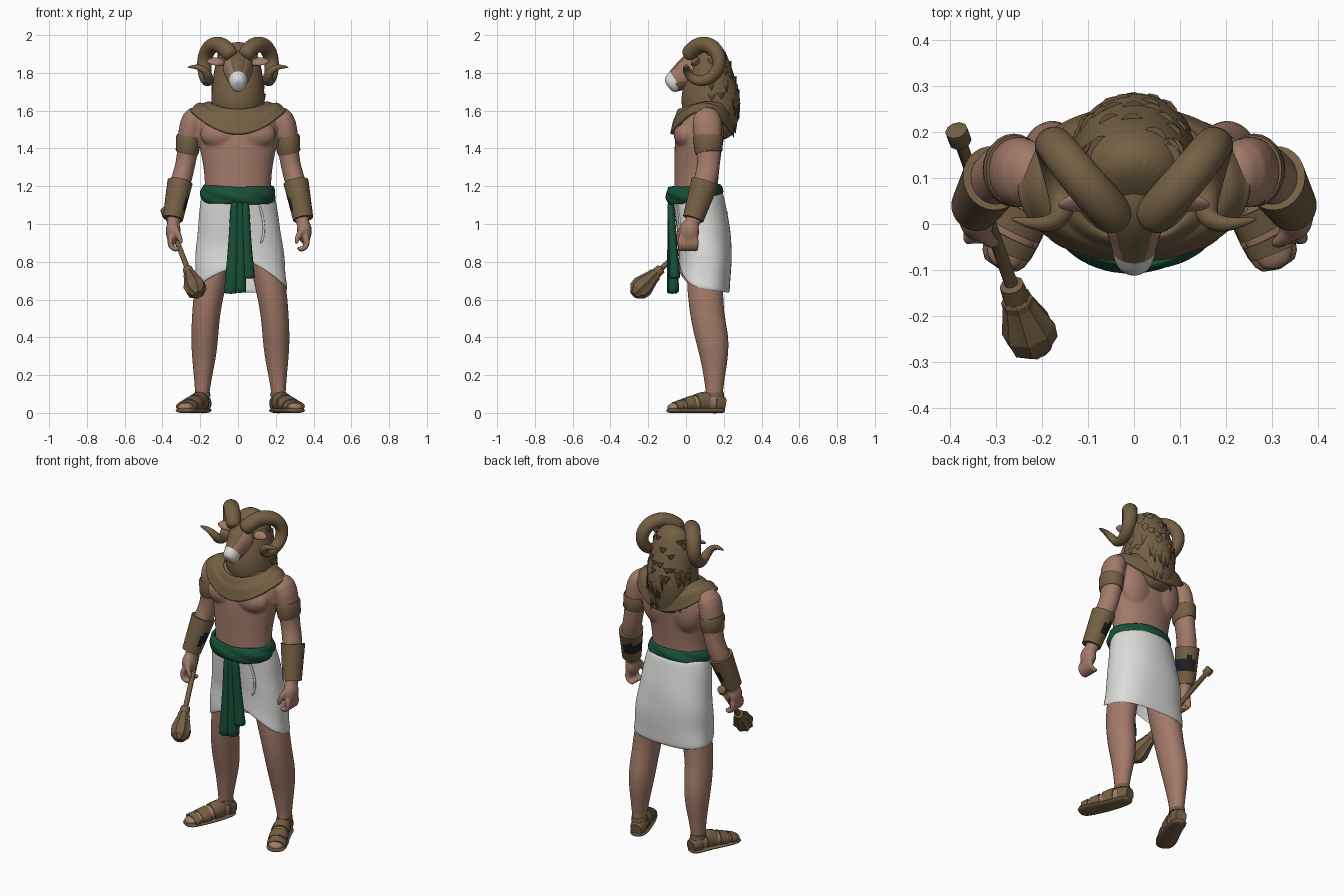
import bpy, bmesh, random
from math import sin, cos, pi, copysign
from mathutils import Vector, Matrix

if "Cube" in bpy.data.objects:
    bpy.data.objects.remove(bpy.data.objects["Cube"])
random.seed(4)


def material(name, r, g, b):
    m = bpy.data.materials.new(name)
    m.use_nodes = True
    m.diffuse_color = (r, g, b, 1)
    bsdf = next(n for n in m.node_tree.nodes if n.type == 'BSDF_PRINCIPLED')
    bsdf.inputs["Base Color"].default_value = (r, g, b, 1)
    bsdf.inputs["Roughness"].default_value = 0.8
    return m


SKIN = material("skin", 0.36, 0.195, 0.142)
BROWN = material("brown", 0.175, 0.115, 0.057)
WHITE = material("white cloth", 0.72, 0.72, 0.71)
GREEN = material("green sash", 0.009, 0.08, 0.04)
BLACK = material("black", 0.013, 0.014, 0.017)


def loft(bm, secs, n=14, star=1.0):
    """Closed tube through (x, y, z, side radius, depth radius) sections."""
    pts = [Vector(s[:3]) for s in secs]
    a, rings = Vector((1, 0, 0)), []
    for i, s in enumerate(secs):
        t = (pts[min(i + 1, len(pts) - 1)] - pts[max(i - 1, 0)]).normalized()
        a = (a - t * a.dot(t)).normalized()
        b = t.cross(a)
        ring = []
        for k in range(n):
            w, f = 2 * pi * k / n, (star if k % 2 else 1.0)
            ring.append(bm.verts.new(pts[i] + (a * cos(w) * s[3] + b * sin(w) * s[-1]) * f))
        rings.append(ring)
    for r, q in zip(rings, rings[1:]):
        for k in range(n):
            bm.faces.new((r[k], r[(k + 1) % n], q[(k + 1) % n], q[k]))
    bm.faces.new(rings[0][::-1])
    bm.faces.new(rings[-1])


def ball(bm, c, r):
    bmesh.ops.create_uvsphere(bm, u_segments=16, v_segments=10, radius=1,
                              matrix=Matrix.Translation(c) @ Matrix.Diagonal((*r, 1)))


def side(secs, s, shift=0.0):
    """Mirror sections for s = -1; the left side may stand further out."""
    return [(p[0] * s + (shift if s > 0 else 0), *p[1:]) for p in secs]


def finish(name, bm, mat, sub=1, smooth=True, thick=0, remesh=0):
    """Turn a bmesh into an object with its modifiers applied."""
    bmesh.ops.recalc_face_normals(bm, faces=bm.faces)
    me = bpy.data.meshes.new(name)
    bm.to_mesh(me)
    bm.free()
    ob = bpy.data.objects.new(name, me)
    bpy.context.collection.objects.link(ob)
    if thick:
        m = ob.modifiers.new("thick", 'SOLIDIFY')
        m.thickness, m.offset = thick, 0
    if sub:
        m = ob.modifiers.new("round", 'SUBSURF')
        m.levels = m.render_levels = sub
    if remesh:
        m = ob.modifiers.new("fuse", 'REMESH')
        m.mode, m.voxel_size = 'VOXEL', remesh
        m = ob.modifiers.new("soften", 'SMOOTH')
        m.factor, m.iterations = 0.5, 7
    ev = ob.evaluated_get(bpy.context.evaluated_depsgraph_get())
    new = bpy.data.meshes.new_from_object(ev)
    ob.modifiers.clear()
    ob.data = new
    new.materials.clear()
    new.materials.append(mat)
    for p in new.polygons:
        p.use_smooth, p.material_index = smooth, 0
    if smooth:
        new.set_sharp_from_angle(angle=0.9)
    return ob


def part(name, secs, mat, n=14, sub=1, star=1.0, smooth=True):
    bm = bmesh.new()
    loft(bm, secs, n, star)
    return finish(name, bm, mat, sub, smooth)


def paint(ob, mat, rule):
    ob.data.materials.append(mat)
    for p in ob.data.polygons:
        if rule(p.center, p.normal):
            p.material_index = len(ob.data.materials) - 1


def wrap(name, f, mat, n=48, m=6, thick=0.015):
    """Open sheet round the body, f(angle, t) gives each point."""
    bm = bmesh.new()
    g = [[bm.verts.new(f(2 * pi * k / n, j / m)) for k in range(n)] for j in range(m + 1)]
    for r, q in zip(g, g[1:]):
        for k in range(n):
            bm.faces.new((r[k], r[(k + 1) % n], q[(k + 1) % n], q[k]))
    return finish(name, bm, mat, 1, True, thick)


# Body: torso, muscles, limbs and hands fused into one skin
TORSO = [(0, .07, .98, .16, .11), (0, .05, 1.15, .178, .117), (0, .055, 1.25, .178, .118),
         (0, .06, 1.35, .193, .124), (0, .068, 1.45, .218, .13), (0, .08, 1.53, .225, .125),
         (0, .095, 1.6, .19, .1), (0, .1, 1.66, .09, .08), (0, .1, 1.75, .07, .07)]
ARM = [(.19, .11, 1.6, .045, .055), (.242, .11, 1.565, .066, .082), (.256, .115, 1.48, .065, .08),
       (.265, .12, 1.4, .058, .068), (.28, .12, 1.3, .053, .062), (.3, .105, 1.24, .058, .065),
       (.32, .08, 1.15, .052, .057), (.34, .045, 1.04, .039, .044), (.344, .028, .98, .038, .042)]
LEG = [(.1, .09, .98, .085, .095), (.12, .095, .8, .088, .096), (.153, .102, .65, .084, .1),
       (.17, .11, .52, .076, .092), (.177, .138, .4, .075, .094), (.18, .15, .3, .067, .078),
       (.185, .15, .2, .051, .06), (.19, .15, .1, .038, .045), (.19, .15, .04, .038, .045)]
FOOT = [(.175, .208, .042, .028, .032), (.185, .165, .05, .043, .05), (.208, .09, .057, .046, .052),
        (.245, .01, .043, .052, .037), (.277, -.055, .032, .052, .025), (.294, -.1, .026, .034, .017)]
body = bmesh.new()
loft(body, TORSO, 20)
for s in (1, -1):
    loft(body, side(ARM, s))
    for limb in (LEG, FOOT):
        loft(body, side(limb, s, .025))
    ball(body, (s * .09, .0, 1.475), (.115, .068, .078))
    ball(body, (s * .095, .13, 1.47), (.11, .073, .15))
    ball(body, (s * .347 + .004, .018, .962), (.042, .055, .066))
    for k in range(4):
        y = -.03 + k * .027
        loft(body, side([(.352, y, .945, .019), (.366, y, .89, .019),
                         (.338, y, .86, .018), (.302, y, .874, .015)], s, .006), 8)
    loft(body, side([(.345, -.01, .99, .021), (.313, -.04, .945, .019), (.297, -.042, .885, .015)], s, .006), 8)
finish("body", body, SKIN, remesh=.008)

# Sandals, armbands, bracers
for s, tag in ((1, "left"), (-1, "right")):
    part(tag + "_sole", side([(x, y, .013, r + .009, .015) for x, y, z, r, h in FOOT], s, .025), BROWN)
    straps = bmesh.new()
    for i, lo, hi in ((0, .1, 1.2), (2, -.35, .45), (3, -.3, .4), (3, .6, 1.15)):
        rows = []
        for k in range(4):
            u = i + lo + (hi - lo) * k / 3
            j = int(u)
            p, q = FOOT[j], FOOT[j + 1]
            rows.append([p[c] + (q[c] - p[c]) * (u - j) for c in range(5)])
        loft(straps, side([(x, y, z, r + .004, h + .004) for x, y, z, r, h in rows], s, .025), 20)
    loft(straps, side([(.189, .15, .085, .044, .052), (.19, .15, .11, .041, .049)], s, .025), 20)
    finish(tag + "_sandal_straps", straps, BROWN, 0)
    part(tag + "_armband", side([(.26, .117, 1.465, .063, .076), (.262, .117, 1.455, .067, .08),
                                 (.268, .119, 1.385, .062, .073), (.27, .12, 1.375, .058, .069)], s),
         BROWN, 24, 0)
    rows = [(.307 + .038 * u, .1 - .062 * u, 1.222 - .195 * u, .067 - .013 * u, .073 - .017 * u)
            for u in [k / 9 for k in range(10)]]
    bracer = part(tag + "_bracer", side(rows, s), BROWN, 28, 0)
    paint(bracer, BLACK, lambda c, n: 1.075 < c.z < 1.145 and n.y * .5 - n.x * s * .85 > .35)

# Kilt: boxier towards a hem that rises at the front, with an overlap edge


def kilt(w, t):
    p = 1 - .25 * t
    c, s = copysign(abs(cos(w)) ** p, cos(w)), copysign(abs(sin(w)) ** p, sin(w))
    rise = (.14 if c > 0 else .1) * (1 - abs(cos(w))) if s < 0 else 0
    z = 1.16 + (.655 - .02 * s + rise - 1.16) * t
    f = 1 + .02 * t * sin(2 * w + 24 * z)
    seat = .016 * sin(pi * min(1, 1.15 * t)) * max(0, s)
    return (.015 * t + (.183 + .06 * t ** .7) * f * c, .062 + .034 * min(1, 1.6 * t) + f * .13 * s + seat, z)


wrap("kilt", kilt, WHITE, 56, 14, .012)
edge = [kilt(w, t) for w, t in ((-1, .08), (-.92, .3), (-.98, .5), (-1.15, .66))]
part("kilt_overlap", [(x, y - .006, z, .007) for x, y, z in edge], WHITE, 8)

# Sash: belt, knot and hanging pleats


def belt(w, t):
    b = .015 * sin(pi * t) + .004 * sin(5 * w + 9 * t)
    return ((.175 + b) * cos(w), .045 + (.127 + b) * sin(w), 1.112 + .092 * t + .008 * cos(w - 2))


wrap("sash_belt", belt, GREEN, 48, 8, .02)
sash = bmesh.new()
ball(sash, (.005, -.08, 1.15), (.045, .027, .042))
for d, end in ((-1, .63), (0, .635), (1, .71)):
    loft(sash, [(.01 + d * .026, -.083, 1.15, .024, .02), (.01 + d * .03, -.076, 1.0, .026, .022),
                (.01 + d * .038, -.07 + .006 * d, .82, .031, .026),
                (.008 + d * .046, -.066 + .006 * d, end + .01, .039, .032),
                (.008 + d * .046, -.066 + .006 * d, end, .039, .032)], 10)
finish("sash_tails", sash, GREEN)

# Collar draped over the shoulders, dipping front and back


def collar(w, t):
    rx, ry = .14 + .114 * t, .132 + (.024 if sin(w) < 0 else .036) * t
    dip = .03 * max(0, -sin(w)) * (1 - t) + .128 * sin(w) ** 2 * t
    return (rx * cos(w), .1 - .02 * t + ry * sin(w),
            1.632 - .032 * t - dip + .016 * sin(pi * t) + .006 * sin(4 * pi * t))


wrap("collar", collar, BROWN, 40, 10, .022)

# Head with pale nose and bare cheeks
head = part("head", [(0, -.097, 1.728, .022, .028), (0, -.085, 1.737, .043, .052), (0, -.043, 1.765, .05, .063),
                     (0, .003, 1.795, .066, .084), (0, .05, 1.82, .085, .105), (0, .11, 1.83, .08, .1),
                     (0, .16, 1.83, .05, .07)], BROWN, 18, 2)
paint(head, WHITE, lambda c, n: c.y < -.053 - .4 * (c.z - 1.72) + .25 * abs(c.x))
paint(head, SKIN, lambda c, n: abs(n.x) > .6 and -.053 - .4 * (c.z - 1.72) + .25 * abs(c.x) <= c.y < .03
      and c.z > 1.755)
for s, tag in ((1, "left"), (-1, "right")):
    part(tag + "_ear", side([(.07, .06, 1.85, .012, .014), (.1, .05, 1.86, .015, .032),
                             (.135, .045, 1.862, .013, .029), (.168, .04, 1.86, .004, .007)], s), SKIN, 10)
    part(tag + "_horn", side([(.03, .0, 1.88, .044), (.058, .035, 1.925, .047), (.103, .085, 1.957, .047),
                              (.152, .145, 1.942, .045), (.181, .185, 1.875, .042), (.178, .165, 1.795, .038),
                              (.162, .095, 1.75, .034), (.152, .032, 1.765, .029), (.168, .003, 1.81, .023),
                              (.21, -.003, 1.836, .016), (.27, .012, 1.83, .004)], s), BROWN, 12, 2)

# Mane with broad pointed locks scattered over the back and sides
mane = part("mane", [(0, .09, 1.945, .045, .045), (0, .115, 1.92, .1, .09), (0, .13, 1.82, .13, .115),
                     (0, .128, 1.72, .141, .152), (0, .128, 1.64, .146, .165), (0, .16, 1.56, .138, .138),
                     (0, .2, 1.48, .09, .075), (0, .212, 1.45, .04, .04)], BROWN, 18, 2)
spots = [p for p in mane.data.polygons if p.normal.y > 0 and 1.52 < p.center.z < 1.91]
locks = bmesh.new()
for p in random.sample(spots, min(45, len(spots))):
    way = (p.normal * .26 + Vector((random.uniform(-.15, .15), 0, -1))).normalized()
    size = random.uniform(.07, .1)
    turn = way.to_track_quat('Z', 'Y').to_matrix().to_4x4()
    bmesh.ops.create_cone(locks, cap_ends=True, segments=10, radius1=.028, radius2=0, depth=size,
                          matrix=Matrix.Translation(p.center + way * size * .3 - p.normal * .017) @ turn)
finish("mane_locks", locks, BROWN, 0)

# Club: knobbed handle and fluted head
A, B = Vector((-.382, .19, 1.06)), Vector((-.255, -.165, .732))
C = Vector((-.213, -.272, .63))


def along(p, q, rows):
    return [(*p.lerp(q, t), r) for t, r in rows]


part("club_handle", along(A, B, ((-.05, .016), (-.04, .025), (.03, .025), (.05, .014), (.9, .015),
                                 (.91, .027), (1, .03))), BROWN, 10, 0)
part("club_head", along(B, C, ((-.08, .026), (0, .036), (.1, .037), (.6, .06), (.85, .055), (1.05, .026))),
     BROWN, 16, 0, .88, False)
